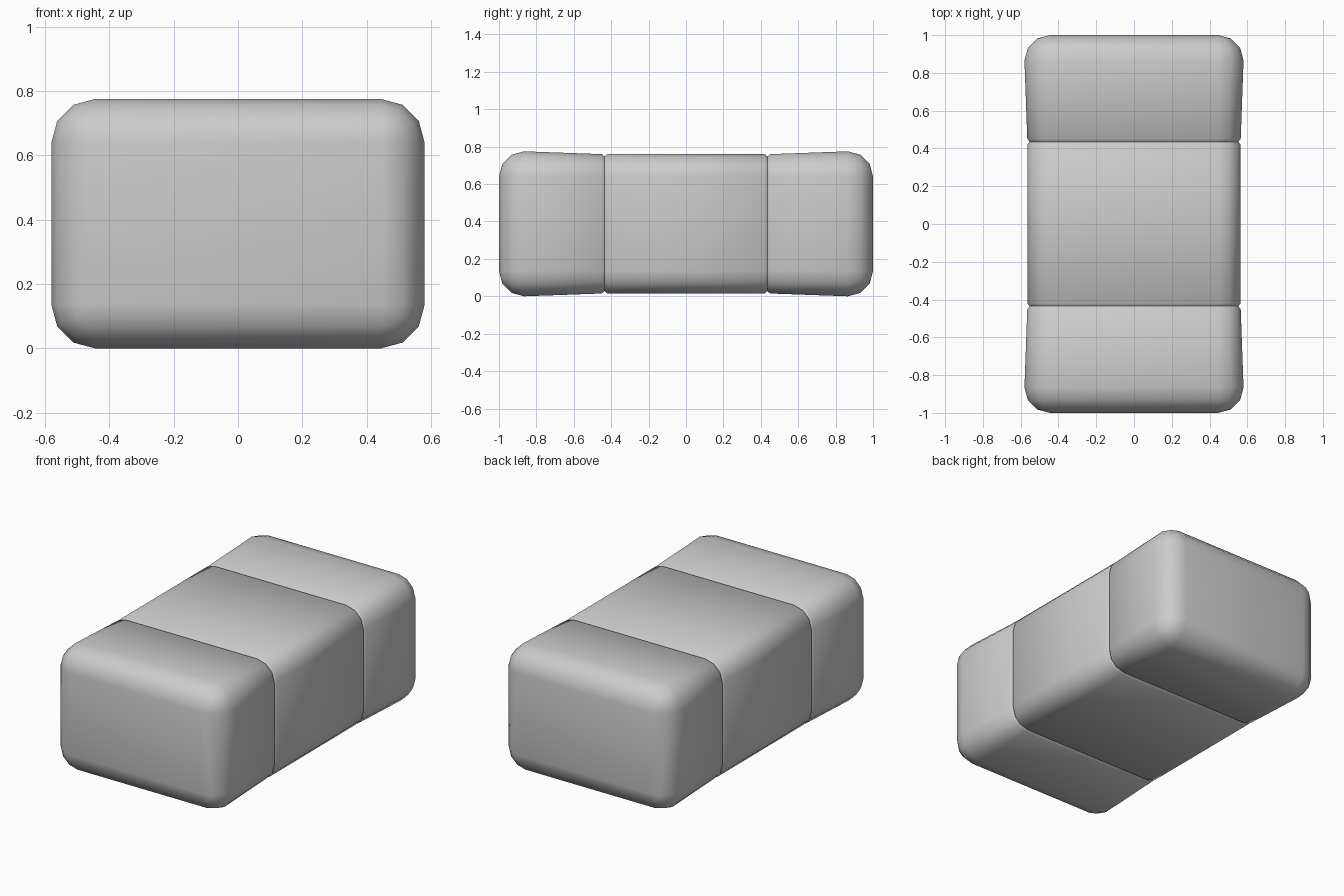
import bpy, bmesh, math

if "Cube" in bpy.data.objects:
    bpy.data.objects.remove(bpy.data.objects["Cube"])

CX, CZ, MID_Z, R = 0.445, 0.2525, 0.3875, 0.135


def ring(bm, y, r):
    """Rounded rectangle: fixed core grown by radius r, three segments per corner."""
    verts = []
    for q, (sx, sz) in enumerate([(1, 1), (-1, 1), (-1, -1), (1, -1)]):
        for k in range(4):
            a = math.radians(90 * q + 30 * k)
            verts.append(bm.verts.new((sx * CX + r * math.cos(a), y,
                                       MID_Z + sz * CZ + r * math.sin(a))))
    return verts


def loft(name, stations, cap=False):
    bm = bmesh.new()
    rings = [ring(bm, y, r) for y, r in stations]
    n = len(rings[0])
    for a, b in zip(rings, rings[1:]):
        for i in range(n):
            j = (i + 1) % n
            bm.faces.new((a[i], a[j], b[j], b[i]))
    if cap:
        bm.faces.new(rings[-1])
    bmesh.ops.remove_doubles(bm, verts=bm.verts, dist=1e-4)
    bmesh.ops.recalc_face_normals(bm, faces=bm.faces)
    # open tubes: make sure normals face away from the long axis
    f = max(bm.faces, key=lambda f: f.calc_center_median().z)
    if f.normal.z < 0:
        bmesh.ops.reverse_faces(bm, faces=bm.faces)
    for f in bm.faces:
        f.smooth = True
    me = bpy.data.meshes.new(name)
    bm.to_mesh(me)
    bm.free()
    bpy.context.collection.objects.link(bpy.data.objects.new(name, me))


# Rounded end blocks, slightly flared outward, meeting the middle in a groove
end = [(0.435, 0.107), (0.45, 0.12)]
end += [(1 - R + R * math.sin(math.radians(t)), R * math.cos(math.radians(t)))
        for t in (0, 30, 60, 90)]
for name, s in (("back_end", 1), ("front_end", -1)):
    loft(name, [(s * y, r) for y, r in end], cap=True)

# Middle band
loft("middle_band", [(-0.435, 0.107), (-0.42, 0.12), (0.42, 0.12), (0.435, 0.107)])
